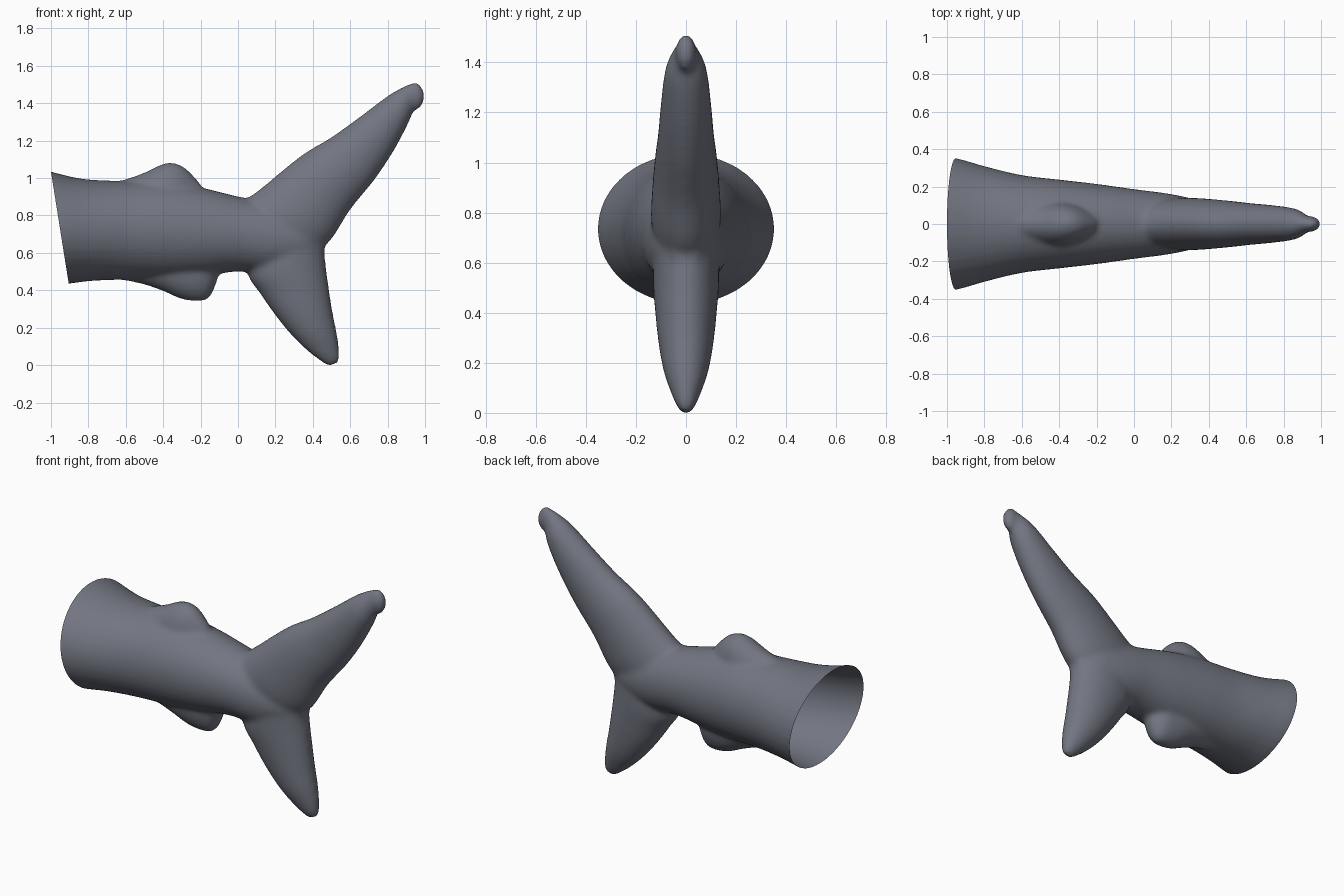
import bpy, bmesh, math
from mathutils import Vector

if "Cube" in bpy.data.objects:
    bpy.data.objects.remove(bpy.data.objects["Cube"])

SIDES, STEPS = 32, 5


def spline(p0, p1, p2, p3, t):
    return 0.5 * (2 * p1 + (p2 - p0) * t + (2 * p0 - 5 * p1 + 4 * p2 - p3) * t * t
                  + (3 * p1 - p0 - 3 * p2 + p3) * t ** 3)


def loft(bm, rows):
    """Closed oval loft; each row is (x1, z1, x2, z2, half width in y)."""
    rows = [Vector(r) for r in rows]
    dense = []
    for i in range(len(rows) - 1):
        q = [rows[max(0, min(len(rows) - 1, i + k))] for k in (-1, 0, 1, 2)]
        dense += [spline(*q, s / STEPS) for s in range(STEPS)]
    dense.append(rows[-1])
    rings = []
    for x1, z1, x2, z2, w in dense:
        ring = []
        for k in range(SIDES):
            c = math.cos(2 * math.pi * k / SIDES)
            s = math.sin(2 * math.pi * k / SIDES)
            ring.append(bm.verts.new(((x1 + x2) / 2 + (x1 - x2) / 2 * c, w * s,
                                      (z1 + z2) / 2 + (z1 - z2) / 2 * c)))
        rings.append(ring)
    for a, b in zip(rings, rings[1:]):
        for k in range(SIDES):
            j = (k + 1) % SIDES
            bm.faces.new((a[k], a[j], b[j], b[k]))
    bm.faces.new(rings[0][::-1])
    bm.faces.new(rings[-1])


bm = bmesh.new()
# body trunk
loft(bm, [(-1.14, 1.08, -1.05, .42, .375), (-1.0, 1.035, -.905, .435, .353),
          (-.82, .995, -.78, .45, .31), (-.6, .985, -.6, .457, .262),
          (-.4, .98, -.4, .46, .238), (-.2, .95, -.2, .475, .215),
          (0, .902, 0, .5, .187), (.2, .86, .2, .49, .16),
          (.36, .8, .36, .53, .12), (.46, .7, .46, .6, .05)])
# upper tail lobe
loft(bm, [(-.02, .86, .28, .55, .12), (.09, .92, .47, .64, .14),
          (.33, 1.115, .60, .83, .128), (.5, 1.22, .73, .99, .112),
          (.66, 1.335, .83, 1.14, .1), (.8, 1.44, .91, 1.29, .083),
          (.89, 1.492, .94, 1.37, .05), (.945, 1.512, .955, 1.41, .025)])
# lower tail lobe
loft(bm, [(.08, .72, .45, .75, .13), (.05, .5, .468, .55, .132),
          (.12, .38, .485, .42, .123), (.2, .265, .505, .29, .11),
          (.29, .155, .527, .18, .09), (.38, .068, .541, .09, .06),
          (.44, .022, .544, .035, .038), (.475, -.002, .53, .002, .02)])
# ridge on the back
loft(bm, [(-.72, .96, -.72, .7, .08), (-.6, .995, -.6, .7, .1),
          (-.5, 1.03, -.5, .7, .115), (-.4, 1.077, -.4, .7, .12),
          (-.33, 1.079, -.33, .7, .11), (-.27, 1.045, -.27, .7, .09),
          (-.2, .97, -.2, .7, .06)])
# ridge on the belly
loft(bm, [(-.62, .455, -.62, .7, .08), (-.5, .43, -.5, .7, .1),
          (-.4, .395, -.4, .7, .11), (-.3, .352, -.3, .7, .11),
          (-.2, .341, -.2, .7, .1), (-.15, .365, -.15, .7, .08),
          (-.11, .45, -.11, .7, .05)])
# small knob at the upper tip
knob = bmesh.ops.create_uvsphere(bm, u_segments=20, v_segments=12, radius=1)["verts"]
for v in knob:
    v.co = (.944 + .055 * v.co.x, .042 * v.co.y, 1.437 + .076 * v.co.z)
bmesh.ops.recalc_face_normals(bm, faces=bm.faces)

mesh = bpy.data.meshes.new("fish_tail")
bm.to_mesh(mesh)
bm.free()
tail = bpy.data.objects.new("fish_tail", mesh)
bpy.context.collection.objects.link(tail)

# blend the parts into one skin
remesh = tail.modifiers.new("blend", "REMESH")
remesh.mode = "VOXEL"
remesh.voxel_size = 0.013
smooth = tail.modifiers.new("soften", "SMOOTH")
smooth.factor, smooth.iterations = 0.5, 14
graph = bpy.context.evaluated_depsgraph_get()
skin = bpy.data.meshes.new_from_object(tail.evaluated_get(graph))
tail.modifiers.clear()

# cut the slanted open end
bm = bmesh.new()
bm.from_mesh(skin)
bmesh.ops.bisect_plane(bm, geom=bm.verts[:] + bm.edges[:] + bm.faces[:],
                       plane_co=(-1, 0, 1.035), plane_no=(-.6, 0, -.095), clear_outer=True)
for f in bm.faces:
    f.smooth = True
bm.to_mesh(skin)
bm.free()
tail.data = skin

mat = bpy.data.materials.new("slate grey")
mat.diffuse_color = (.17, .18, .22, 1)
mat.use_nodes = True
mat.node_tree.nodes["Principled BSDF"].inputs["Base Color"].default_value = mat.diffuse_color
skin.materials.clear()
skin.materials.append(mat)
